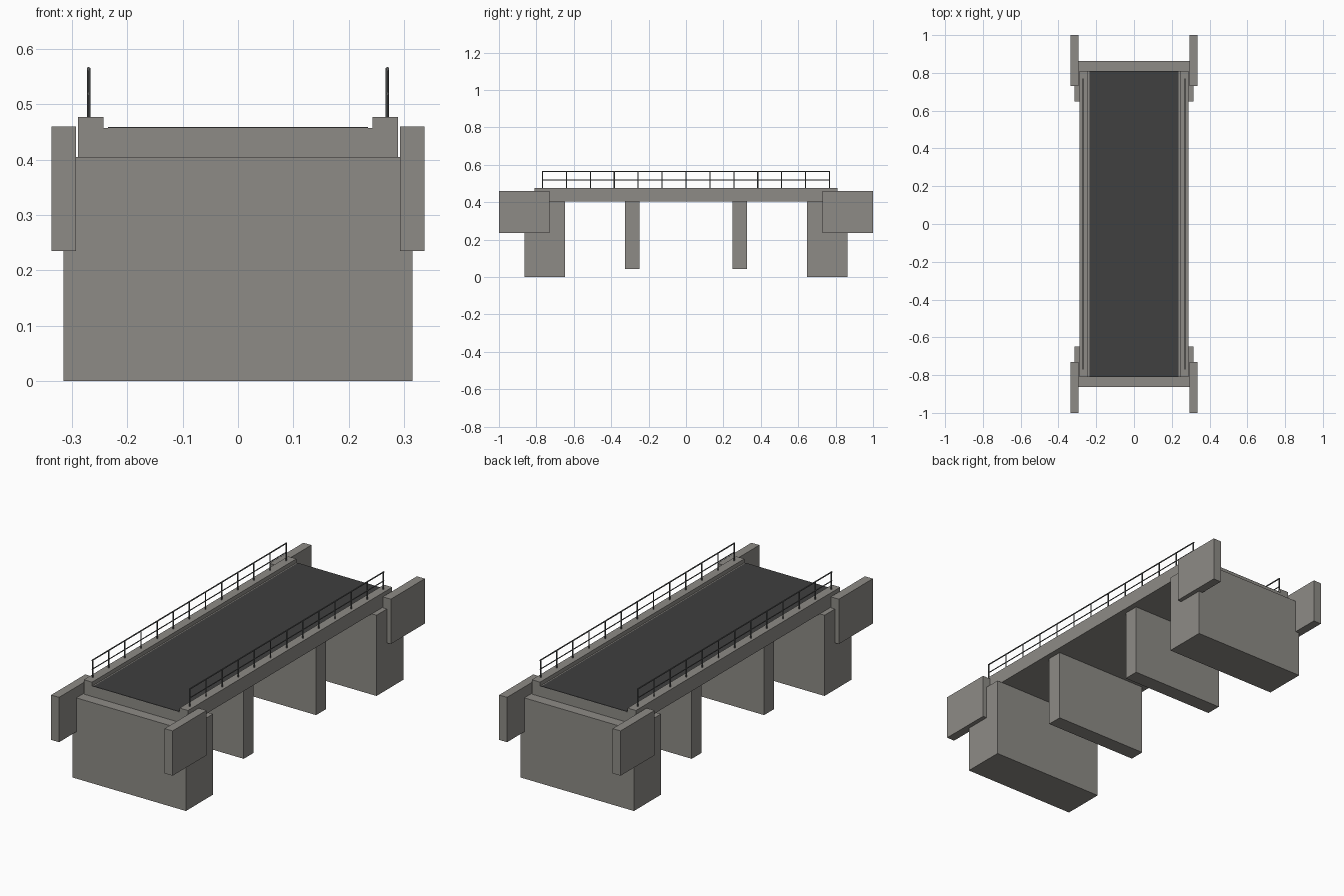
import bpy
from mathutils import Vector

if "Cube" in bpy.data.objects:
    bpy.data.objects.remove(bpy.data.objects["Cube"])


def material(name, rgb):
    m = bpy.data.materials.new(name)
    m.diffuse_color = (*rgb, 1)
    m.use_nodes = True
    m.node_tree.nodes["Principled BSDF"].inputs["Base Color"].default_value = m.diffuse_color
    return m


concrete = material("concrete", (0.27, 0.26, 0.24))
asphalt = material("asphalt", (0.05, 0.05, 0.05))
steel = material("steel", (0.10, 0.105, 0.105))


def box(name, lo, hi, mat):
    """Axis-aligned block between two corners."""
    lo, hi = Vector(lo), Vector(hi)
    bpy.ops.mesh.primitive_cube_add(size=1, location=(lo + hi) / 2)
    o = bpy.context.object
    o.name = name
    o.scale = hi - lo
    o.data.materials.append(mat)


def rod(name, a, b, radius):
    """Round bar between two points."""
    a, b = Vector(a), Vector(b)
    d = b - a
    bpy.ops.mesh.primitive_cylinder_add(vertices=8, radius=radius, depth=d.length,
                                        location=(a + b) / 2)
    o = bpy.context.object
    o.name = name
    o.rotation_euler = d.to_track_quat('Z', 'Y').to_euler()
    o.data.materials.append(steel)
    bpy.ops.object.shade_smooth_by_angle()


def mirrored(name, x0, x1, y0, y1, z0, z1, sx, sy):
    xs, ys = sorted((sx * x0, sx * x1)), sorted((sy * y0, sy * y1))
    box(name, (xs[0], ys[0], z0), (xs[1], ys[1], z1), concrete)


# Deck and road surface
box("deck", (-0.289, -0.81, 0.405), (0.289, 0.81, 0.457), concrete)
box("road_surface", (-0.235, -0.81, 0.456), (0.235, 0.81, 0.459), asphalt)

# Abutments, piers and wing walls at each end
for sy in (-1, 1):
    mirrored("abutment", -0.315, 0.315, 0.648, 0.863, 0, 0.405, 1, sy)
    mirrored("pier", -0.26, 0.26, 0.248, 0.326, 0.042, 0.405, 1, sy)
    for sx in (-1, 1):
        mirrored("wing_wall", 0.293, 0.337, 0.73, 1.0, 0.235, 0.46, sx, sy)

# Kerbs and railings along both sides
POSTS, HALF = 13, 0.767
for sx in (-1, 1):
    mirrored("kerb", 0.243, 0.289, -0.81, 0.81, 0.457, 0.477, sx, 1)
    x = sx * 0.27
    for i in range(POSTS):
        y = -HALF + 2 * HALF * i / (POSTS - 1)
        rod("railing_post", (x, y, 0.475), (x, y, 0.565), 0.003)
    for z, r in ((0.564, 0.0032), (0.519, 0.0025)):
        rod("railing_bar", (x, -HALF - 0.004, z), (x, HALF + 0.004, z), r)
